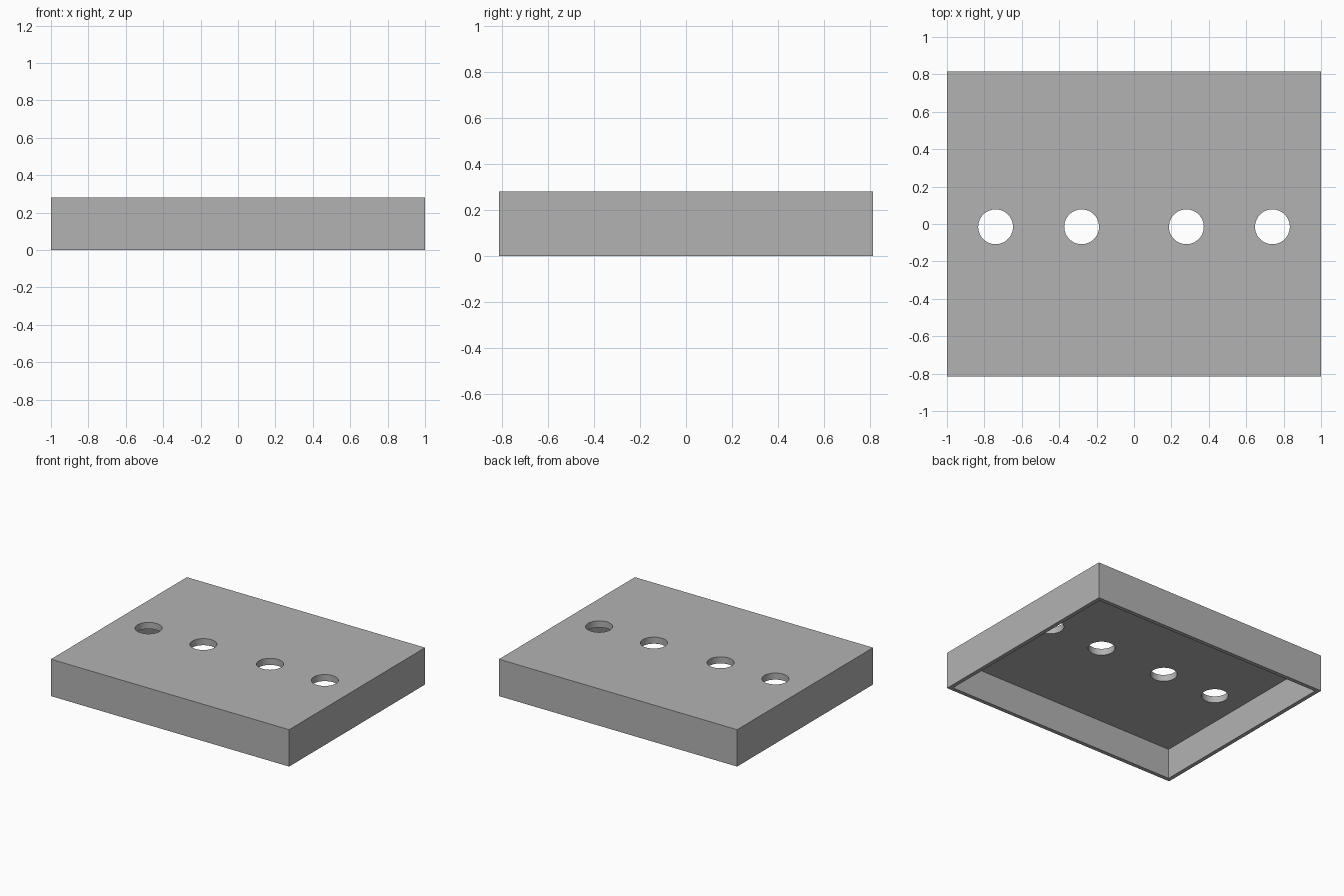
import bpy

cube = bpy.data.objects.get("Cube")
if cube:
    bpy.data.objects.remove(cube, do_unlink=True)

WIDTH, DEPTH, HEIGHT = 2.0, 1.63, 0.28
WALL, TOP = 0.03, 0.05
HOLE_Y, HOLE_RADIUS = -0.015, 0.093

grey = bpy.data.materials.new("plain grey")
grey.use_nodes = True
colour = (0.45, 0.45, 0.45, 1)
grey.diffuse_color = colour
grey.node_tree.nodes["Principled BSDF"].inputs["Base Color"].default_value = colour


def box(name, size, z_low):
    bpy.ops.mesh.primitive_cube_add(size=1, location=(0, 0, z_low + size[2] / 2))
    obj = bpy.context.object
    obj.name = name
    obj.scale = size
    bpy.ops.object.transform_apply(location=True, rotation=False, scale=True)
    obj.data.materials.append(grey)
    return obj


def cut(target, cutter):
    cutter.hide_render = True
    mod = target.modifiers.new("cut", "BOOLEAN")
    mod.operation = "DIFFERENCE"
    mod.solver = "EXACT"
    mod.object = cutter
    bpy.context.view_layer.objects.active = target
    bpy.ops.object.modifier_apply(modifier=mod.name)
    bpy.data.objects.remove(cutter, do_unlink=True)


# Shallow tray cover, open underneath
cover = box("cover", (WIDTH, DEPTH, HEIGHT), 0)
cavity_size = (WIDTH - 2 * WALL, DEPTH - 2 * WALL, HEIGHT - TOP + 0.1)
cut(cover, box("cavity_cutter", cavity_size, -0.1))

# Row of four round holes through the top panel
for x in (-0.74, -0.28, 0.28, 0.74):
    bpy.ops.mesh.primitive_cylinder_add(vertices=64, radius=HOLE_RADIUS, depth=0.3,
                                        location=(x, HOLE_Y, HEIGHT))
    hole = bpy.context.object
    hole.name = "hole_cutter"
    hole.data.materials.append(grey)
    cut(cover, hole)

# Smooth hole walls, sharp box edges
bpy.ops.object.select_all(action="DESELECT")
cover.select_set(True)
bpy.context.view_layer.objects.active = cover
bpy.ops.object.shade_smooth_by_angle()
